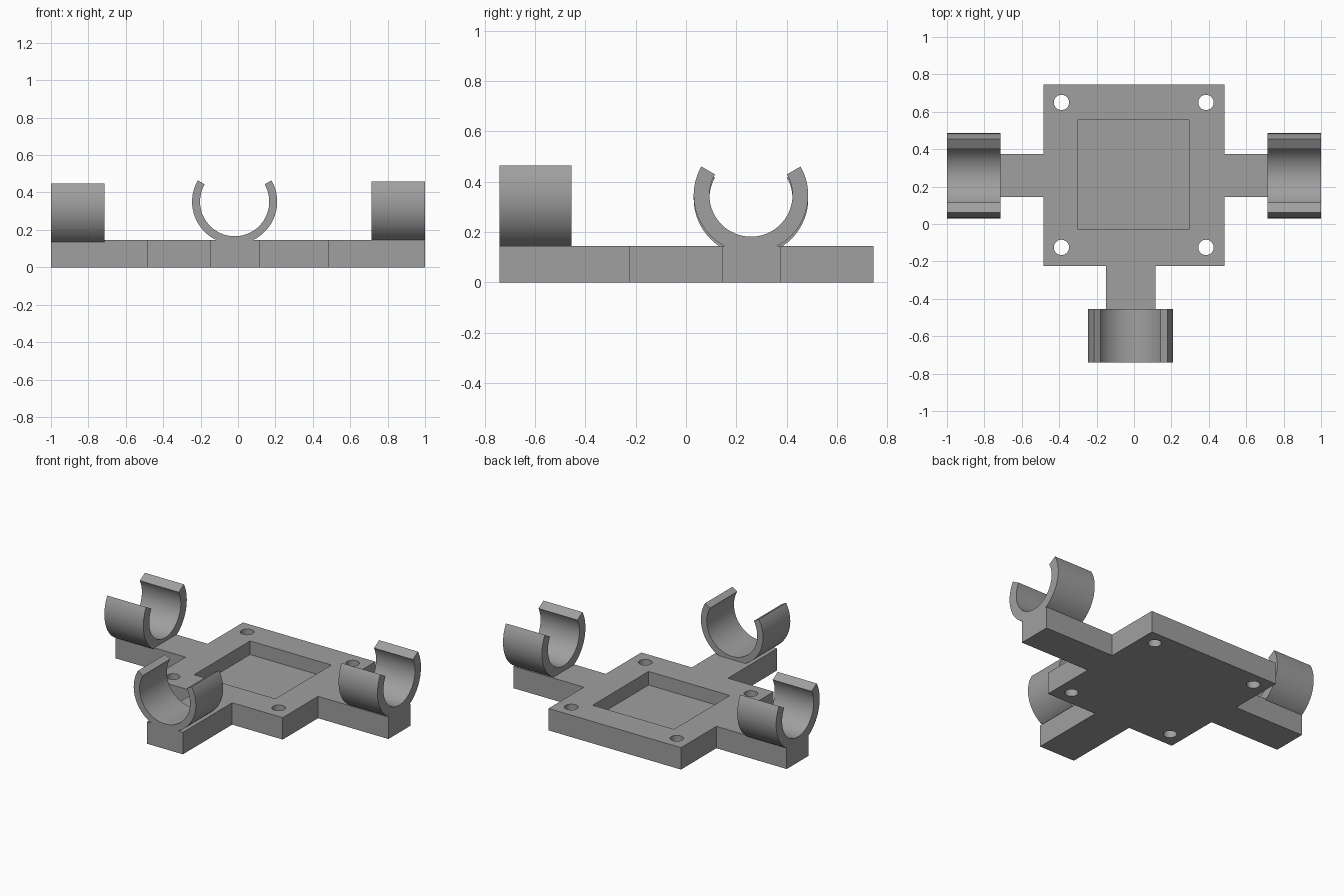
import bpy, bmesh, math
from mathutils import Matrix, Vector

if "Cube" in bpy.data.objects:
    bpy.data.objects.remove(bpy.data.objects["Cube"])

grey = bpy.data.materials.new("plain grey")
grey.diffuse_color = (0.35, 0.35, 0.35, 1)
grey.use_nodes = True
grey.node_tree.nodes["Principled BSDF"].inputs["Base Color"].default_value = grey.diffuse_color


def prism(name, outline, depth, matrix):
    """Extrude a closed 2D outline by depth along local z, then place it."""
    bm = bmesh.new()
    face = bm.faces.new([bm.verts.new((x, y, 0)) for x, y in outline])
    top = bmesh.ops.extrude_face_region(bm, geom=[face])["geom"]
    bmesh.ops.translate(bm, vec=(0, 0, depth),
                        verts=[v for v in top if isinstance(v, bmesh.types.BMVert)])
    bmesh.ops.transform(bm, matrix=matrix, verts=bm.verts)
    bmesh.ops.recalc_face_normals(bm, faces=bm.faces)
    mesh = bpy.data.meshes.new(name)
    bm.to_mesh(mesh)
    bm.free()
    mesh.materials.append(grey)
    ob = bpy.data.objects.new(name, mesh)
    bpy.context.collection.objects.link(ob)
    return ob


def arc(r, start, end, n):
    return [(r * math.cos(start + (end - start) * i / n),
             r * math.sin(start + (end - start) * i / n)) for i in range(n + 1)]


def smooth(ob):
    bpy.ops.object.select_all(action='DESELECT')
    ob.select_set(True)
    bpy.context.view_layer.objects.active = ob
    bpy.ops.object.shade_smooth_by_angle(angle=math.radians(30))


def cut(ob, cutter):
    mod = ob.modifiers.new("cut", 'BOOLEAN')
    mod.operation = 'DIFFERENCE'
    mod.solver = 'EXACT'
    mod.object = cutter
    bpy.context.view_layer.objects.active = ob
    bpy.ops.object.modifier_apply(modifier=mod.name)
    bpy.data.objects.remove(cutter)


# Base plate with two side arms and a front arm
H = 0.145
base = prism("base_plate", [
    (-0.485, 0.745), (-0.485, 0.375), (-1, 0.375), (-1, 0.145), (-0.485, 0.145),
    (-0.485, -0.225), (-0.15, -0.225), (-0.15, -0.74), (0.115, -0.74), (0.115, -0.225),
    (0.485, -0.225), (0.485, 0.145), (1, 0.145), (1, 0.375), (0.485, 0.375),
    (0.485, 0.745)], H, Matrix())

# Square pocket in the plate
cut(base, prism("pocket_cutter",
                [(-0.30, -0.03), (0.295, -0.03), (0.295, 0.555), (-0.30, 0.555)],
                0.3, Matrix.Translation((0, 0, 0.055))))

# Corner screw holes
for x in (-0.388, 0.385):
    for y in (-0.125, 0.65):
        cut(base, prism("hole_cutter", arc(0.041, 0, math.tau, 32)[:-1], 0.4,
                        Matrix.Translation((x, y, -0.1))))
smooth(base)


def clip(name, inner, outer, centre, along):
    """Open ring with a 120 degree gap at the top, extruded along an axis."""
    a, b = math.radians(150), math.radians(390)
    outline = arc(outer, a, b, 48) + arc(inner, b, a, 48)
    axis = Vector(along)
    up = Vector((0, 0, 1))
    side = up.cross(axis)
    frame = Matrix((side, up, axis)).transposed().to_4x4()
    smooth(prism(name, outline, 0.285, Matrix.Translation(centre) @ frame))


# Snap-in tube clips at the end of each arm
clip("left_clip", 0.165, 0.2275, (-1, 0.258, 0.333), (1, 0, 0))
clip("right_clip", 0.165, 0.2275, (0.715, 0.258, 0.346), (1, 0, 0))
clip("front_clip", 0.185, 0.2275, (-0.018, -0.74, 0.351), (0, 1, 0))
